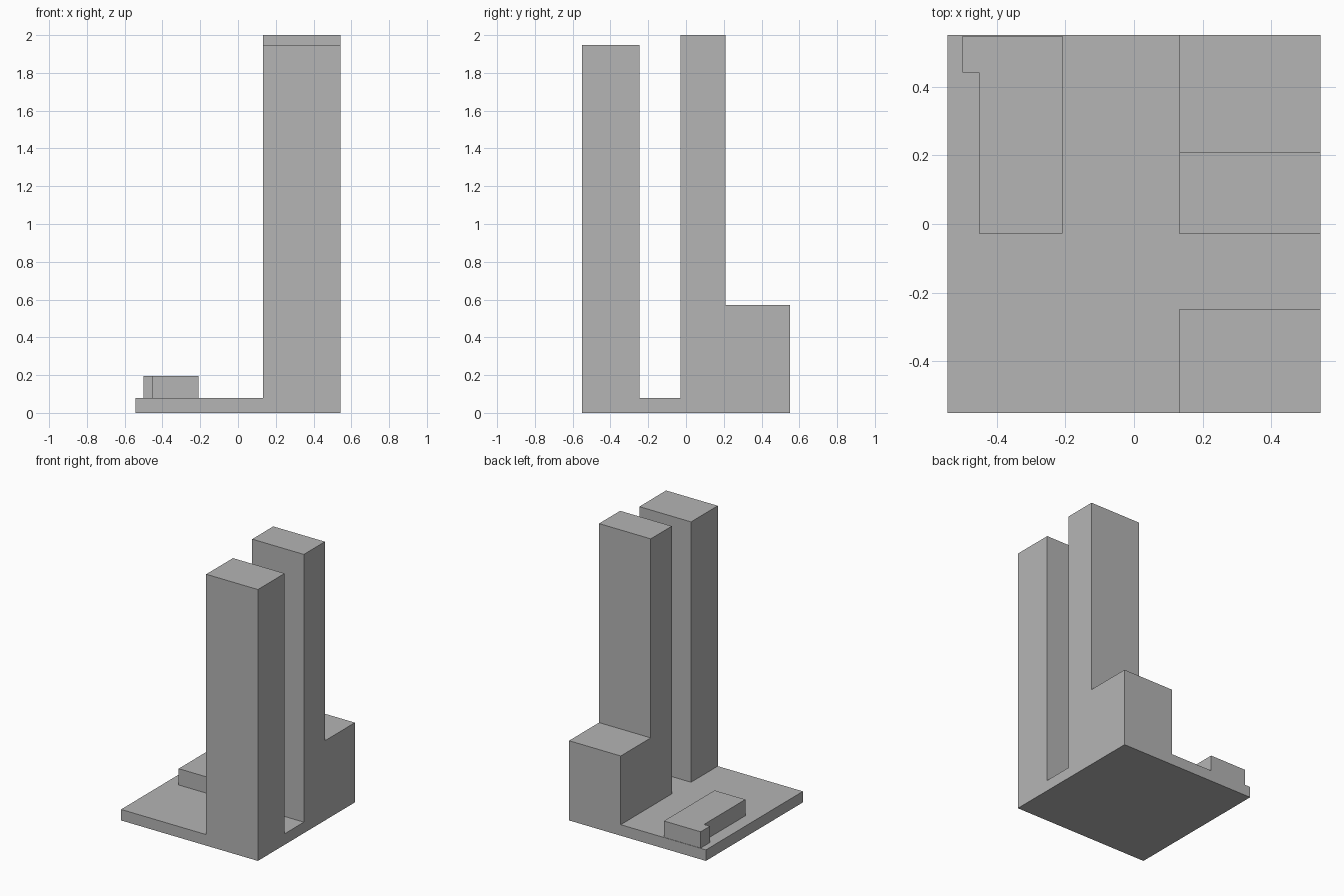
import bpy
import bmesh

# Remove the default object
cube = bpy.data.objects.get("Cube")
if cube:
    bpy.data.objects.remove(cube, do_unlink=True)

# Single flat grey
grey = bpy.data.materials.new("plain grey")
grey.use_nodes = True
colour = (0.46, 0.46, 0.46, 1)
grey.diffuse_color = colour
grey.node_tree.nodes["Principled BSDF"].inputs["Base Color"].default_value = colour


def extrude(name, outline, offset):
    """Prism from a flat outline of 3D points, pushed along offset."""
    bm = bmesh.new()
    face = bm.faces.new([bm.verts.new(p) for p in outline])
    grown = bmesh.ops.extrude_face_region(bm, geom=[face])["geom"]
    moved = [v for v in grown if isinstance(v, bmesh.types.BMVert)]
    bmesh.ops.translate(bm, verts=moved, vec=offset)
    bmesh.ops.recalc_face_normals(bm, faces=bm.faces)
    mesh = bpy.data.meshes.new(name)
    bm.to_mesh(mesh)
    bm.free()
    mesh.materials.append(grey)
    obj = bpy.data.objects.new(name, mesh)
    bpy.context.collection.objects.link(obj)
    return obj


def side_prism(name, profile, x0, x1):
    """Prism from a (y, z) side profile between two x positions."""
    return extrude(name, [(x0, y, z) for y, z in profile], (x1 - x0, 0, 0))


def plan_prism(name, plan, z0, z1):
    """Prism from an (x, y) floor plan between two heights."""
    return extrude(name, [(x, y, z0) for x, y in plan], (0, 0, z1 - z0))


HALF_X, HALF_Y = 0.543, 0.55
GROUND = 0.079
TOWER_X = 0.133

# Ground slab
plan_prism("ground_slab", [(-HALF_X, -HALF_Y), (HALF_X, -HALF_Y),
                           (HALF_X, HALF_Y), (-HALF_X, HALF_Y)], 0, GROUND)

# Front tower
side_prism("front_tower", [(-HALF_Y, GROUND), (-0.247, GROUND),
                           (-0.247, 1.947), (-HALF_Y, 1.947)], TOWER_X, HALF_X)

# Taller tower with its stepped-down rear wing
side_prism("rear_tower", [(-0.029, GROUND), (HALF_Y, GROUND), (HALF_Y, 0.572),
                          (0.21, 0.572), (0.21, 2.0), (-0.029, 2.0)],
           TOWER_X, HALF_X)

# Low L-shaped annex
plan_prism("low_annex", [(-0.452, -0.027), (-0.208, -0.027), (-0.208, 0.547),
                         (-0.499, 0.547), (-0.499, 0.441), (-0.452, 0.441)],
           GROUND, 0.196)
